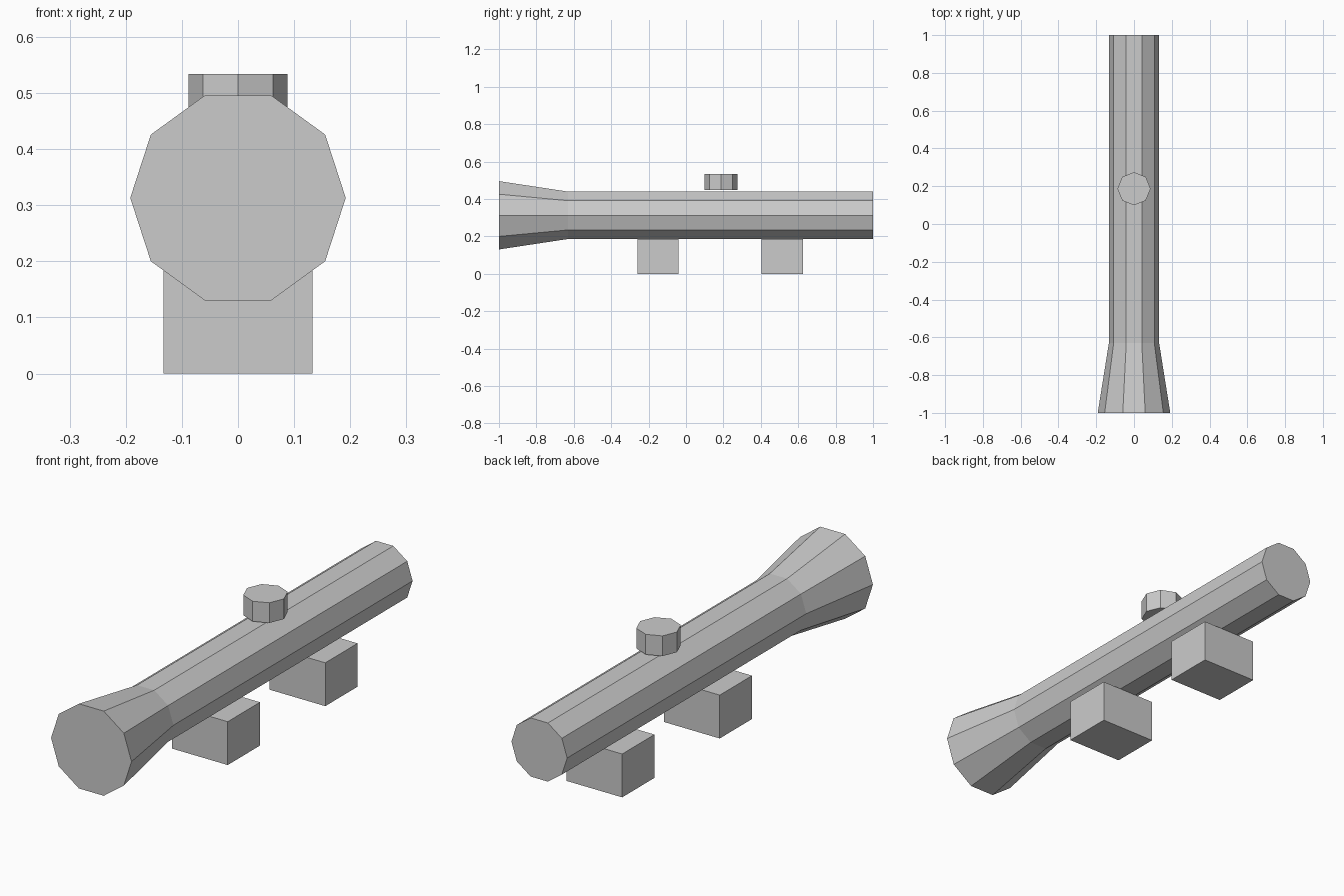
import bpy
import bmesh
import math
from mathutils import Matrix

cube = bpy.data.objects.get("Cube")
if cube:
    bpy.data.objects.remove(cube, do_unlink=True)

# Single matte grey
grey = bpy.data.materials.new("matte grey")
grey.use_nodes = True
grey.diffuse_color = (0.6, 0.6, 0.6, 1)
grey.node_tree.nodes["Principled BSDF"].inputs["Base Color"].default_value = grey.diffuse_color


def add_object(name, bm):
    bmesh.ops.recalc_face_normals(bm, faces=bm.faces)
    mesh = bpy.data.meshes.new(name)
    bm.to_mesh(mesh)
    bm.free()
    mesh.materials.append(grey)
    obj = bpy.data.objects.new(name, mesh)
    bpy.context.collection.objects.link(obj)
    return obj


def lathe(name, profile, sides, matrix):
    """Closed prism from (height, radius) rings along local z."""
    bm = bmesh.new()
    rings = []
    for height, radius in profile:
        angles = [2 * math.pi * i / sides for i in range(sides)]
        rings.append([bm.verts.new((radius * math.cos(a), radius * math.sin(a), height))
                      for a in angles])
    for low, high in zip(rings, rings[1:]):
        for i in range(sides):
            j = (i + 1) % sides
            bm.faces.new((low[i], low[j], high[j], high[i]))
    bm.faces.new(rings[0])
    bm.faces.new(rings[-1])
    bm.transform(matrix)
    return add_object(name, bm)


def block(name, centre, size):
    bm = bmesh.new()
    bmesh.ops.create_cube(bm, size=1)
    bm.transform(Matrix.Translation(centre) @ Matrix.Diagonal((*size, 1)))
    return add_object(name, bm)


# Ten-sided tube with a flared front bell
along_y = Matrix.Translation((0, 0, 0.313)) @ Matrix.Rotation(-math.pi / 2, 4, "X")
lathe("scope_tube", [(-1, 0.192), (-0.63, 0.133), (1, 0.133)], 10, along_y)

# Eight-sided adjustment knob just above the tube
lathe("top_knob", [(0.447, 0.088), (0.534, 0.088)], 8, Matrix.Translation((0, 0.187, 0)))

# Two mounting blocks under the tube
for name, y in (("front_mount", -0.15), ("rear_mount", 0.515)):
    block(name, (0, y, 0.0935), (0.266, 0.22, 0.187))
